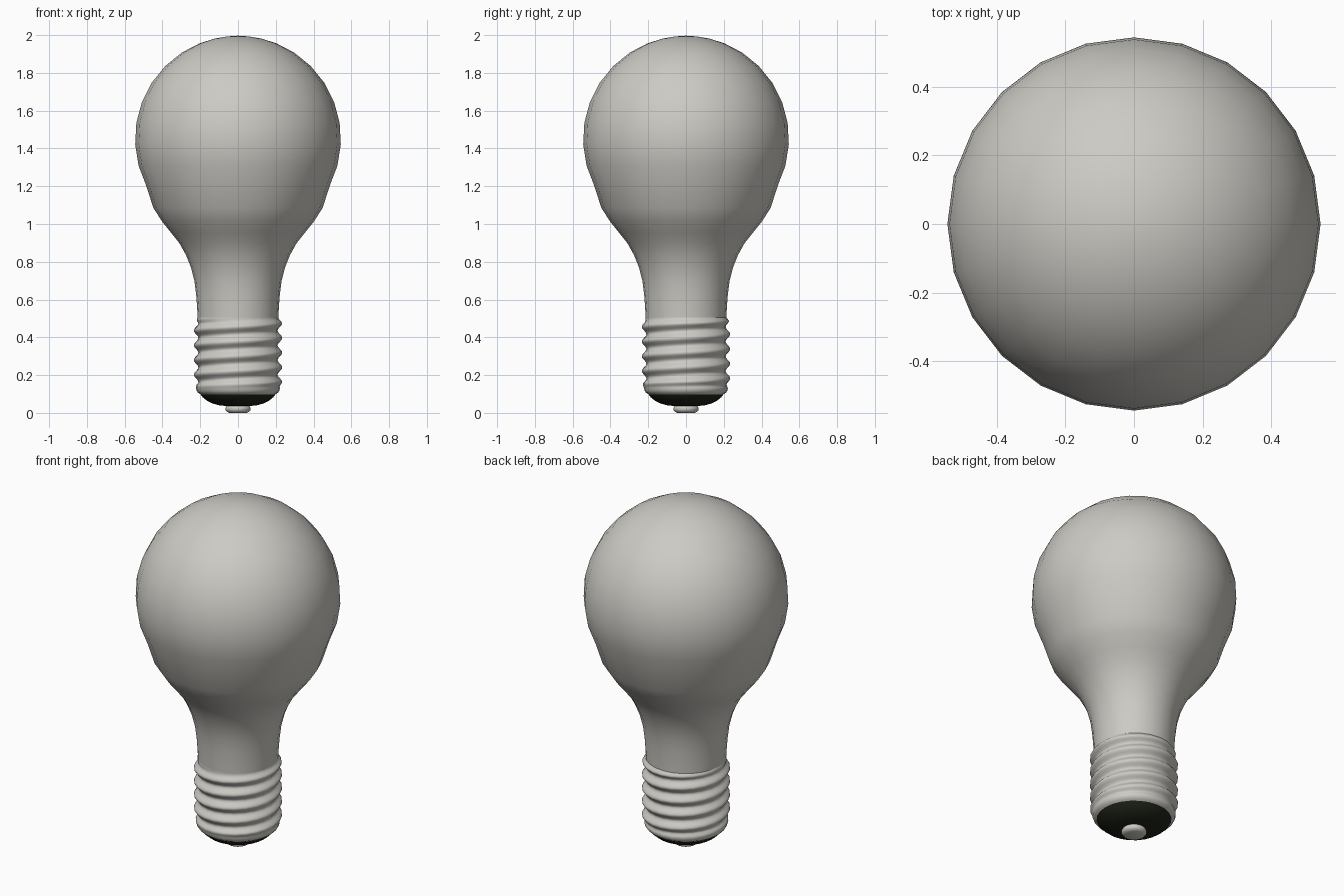
import bpy, math

if "Cube" in bpy.data.objects:
    bpy.data.objects.remove(bpy.data.objects["Cube"])

SIDES = 24


def material(name, rgb):
    m = bpy.data.materials.new(name)
    m.diffuse_color = (*rgb, 1)
    m.use_nodes = True
    m.node_tree.nodes["Principled BSDF"].inputs["Base Color"].default_value = m.diffuse_color
    return m


grey = material("warm grey", (0.61, 0.595, 0.555))
black = material("dark insulator", (0.014, 0.017, 0.009))


def surface(name, zs, radius, mat, cap_bottom=False, cap_top=False, angle=60):
    """Stack rings; radius(i, turn) gives the radius of ring i at a turn of 0..1."""
    verts, faces = [], []
    for i, z in enumerate(zs):
        for k in range(SIDES):
            t = k / SIDES
            r = radius(i, t)
            a = 2 * math.pi * t
            verts.append((r * math.cos(a), r * math.sin(a), z))
    for i in range(len(zs) - 1):
        for k in range(SIDES):
            n = (k + 1) % SIDES
            a, b = i * SIDES, (i + 1) * SIDES
            faces.append((a + k, a + n, b + n, b + k))
    if cap_bottom:
        faces.append(tuple(reversed(range(SIDES))))
    if cap_top:
        last = (len(zs) - 1) * SIDES
        c = len(verts)
        verts.append((0, 0, zs[-1] + 0.004))
        faces += [(last + k, last + (k + 1) % SIDES, c) for k in range(SIDES)]
    me = bpy.data.meshes.new(name)
    me.from_pydata(verts, [], faces)
    me.materials.append(mat)
    ob = bpy.data.objects.new(name, me)
    bpy.context.collection.objects.link(ob)
    bpy.ops.object.select_all(action='DESELECT')
    ob.select_set(True)
    bpy.context.view_layer.objects.active = ob
    bpy.ops.object.shade_smooth_by_angle(angle=math.radians(angle))
    return ob


def lathe(name, profile, mat, **kw):
    return surface(name, [p[1] for p in profile], lambda i, t: profile[i][0], mat, **kw)


# Glass envelope: flared neck running into a round globe
neck = [(0.212, 0.48), (0.216, 0.55), (0.221, 0.62), (0.231, 0.70), (0.249, 0.77),
        (0.275, 0.835), (0.311, 0.90), (0.355, 0.955), (0.403, 1.015), (0.448, 1.085)]
globe = [(0.545 * math.cos(math.radians(a)), 1.45 + 0.546 * math.sin(math.radians(a)))
         for a in (-27, -15, -3, 9, 21, 33, 45, 57, 68, 77, 84)]
lathe("glass_bulb", neck + globe, grey, cap_top=True)

# Screw base with a helical thread that fades out at both ends
PITCH, ROWS = 0.078, 60
Z0, Z1 = 0.13, 0.505
thread_z = [Z0 + (Z1 - Z0) * i / ROWS for i in range(ROWS + 1)]
zs = [0.098, 0.106, 0.117] + thread_z


def thread_radius(i, t):
    if i < 3:
        return (0.198, 0.211, 0.219)[i]
    z = zs[i]
    fade = min(1, (z - Z0) / 0.03, (Z1 - z) / 0.03)
    return 0.222 + 0.012 * fade * math.cos(2 * math.pi * ((z - 0.475) / PITCH - t)) \
        - 0.008 * max(0, 1 - (Z1 - z) / 0.02)


surface("screw_base", zs, thread_radius, grey)

# Dark insulator dish under the screw base
lathe("insulator", [(0.06, 0.036), (0.10, 0.040), (0.135, 0.050), (0.165, 0.065),
                    (0.187, 0.083), (0.20, 0.10)], black, cap_bottom=True)

# Rounded contact button at the foot
lathe("contact_button", [(0.045, 0.0), (0.058, 0.005), (0.066, 0.014), (0.067, 0.025),
                         (0.062, 0.034), (0.05, 0.04)], grey, cap_bottom=True, cap_top=True)
